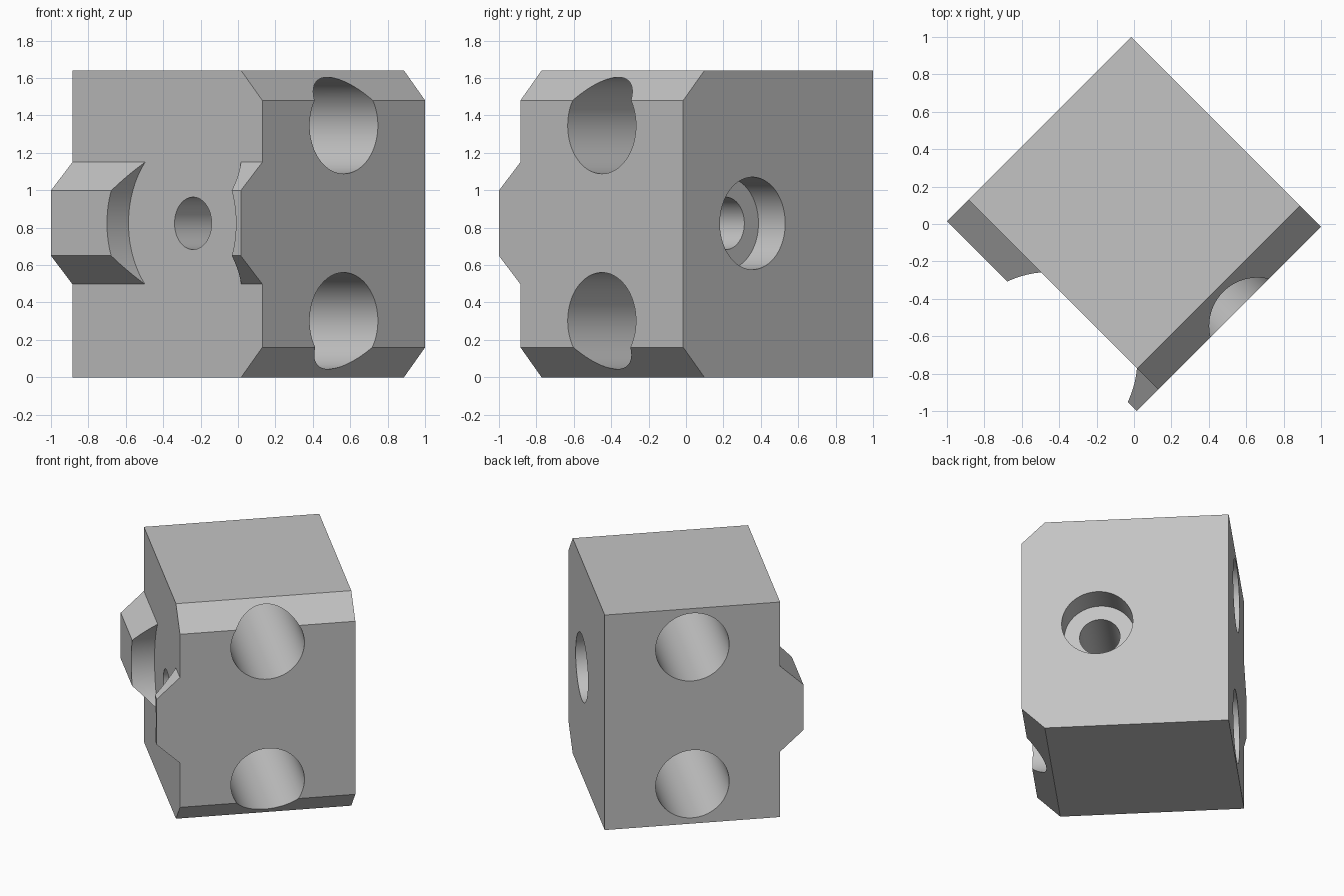
import bpy, bmesh
from math import radians
from mathutils import Matrix, Vector

if "Cube" in bpy.data.objects:
    bpy.data.objects.remove(bpy.data.objects["Cube"])

# Sizes, with the block squared to local x and y before its final turn
HALF_X, HALF_Y = 0.718, 0.697     # half extents, ridge included
FACE_Y = -0.534                   # face that carries the ridge
HEIGHT, BEVEL = 1.64, 0.16
BOLT_X, BOLT_Z = 0.194, 0.823     # axis of the counterbored bolt hole
BORE_Y = (FACE_Y + HALF_Y) / 2

grey = bpy.data.materials.new("plain grey")
grey.use_nodes = True
colour = (0.55, 0.55, 0.55, 1)
grey.diffuse_color = colour
grey.node_tree.nodes["Principled BSDF"].inputs["Base Color"].default_value = colour


def add_object(name, bm):
    bmesh.ops.recalc_face_normals(bm, faces=bm.faces)
    mesh = bpy.data.meshes.new(name)
    bm.to_mesh(mesh)
    bm.free()
    mesh.materials.append(grey)
    obj = bpy.data.objects.new(name, mesh)
    bpy.context.collection.objects.link(obj)
    return obj


def prism(name, points, sweep):
    """Closed outline swept along a vector."""
    bm = bmesh.new()
    face = bm.faces.new([bm.verts.new(p) for p in points])
    swept = bmesh.ops.extrude_face_region(bm, geom=[face])["geom"]
    moved = [v for v in swept if isinstance(v, bmesh.types.BMVert)]
    bmesh.ops.translate(bm, verts=moved, vec=sweep)
    return add_object(name, bm)


def rod(name, start, end, radius):
    """Cylinder between two points, used as a drill."""
    start, end = Vector(start), Vector(end)
    axis = end - start
    turn = axis.to_track_quat('Z', 'Y').to_matrix().to_4x4()
    bm = bmesh.new()
    bmesh.ops.create_cone(bm, cap_ends=True, segments=96, radius1=radius,
                          radius2=radius, depth=axis.length,
                          matrix=Matrix.Translation((start + end) / 2) @ turn)
    return add_object(name, bm)


def combine(target, tool, operation):
    mod = target.modifiers.new("combine", 'BOOLEAN')
    mod.object, mod.operation, mod.solver = tool, operation, 'EXACT'
    bpy.context.view_layer.objects.active = target
    bpy.ops.object.modifier_apply(modifier=mod.name)
    bpy.data.objects.remove(tool)


# Block with both long edges of one face chamfered
inner = HALF_X - BEVEL
outline = [(-HALF_X, 0), (inner, 0), (HALF_X, BEVEL),
           (HALF_X, HEIGHT - BEVEL), (inner, HEIGHT), (-HALF_X, HEIGHT)]
block = prism("mounting_block", [(x, FACE_Y, z) for x, z in outline],
              (0, HALF_Y - FACE_Y, 0))

# Tapered locating ridge, interrupted by a round clearance around the bolt
outline = [(FACE_Y + 0.05, 0.498), (FACE_Y, 0.498), (-HALF_Y, 0.65),
           (-HALF_Y, 0.998), (FACE_Y, 1.15), (FACE_Y + 0.05, 1.15)]
ridge = prism("ridge", [(-HALF_X, y, z) for y, z in outline], (2 * HALF_X, 0, 0))
combine(ridge, rod("clearance", (BOLT_X, -1, BOLT_Z), (BOLT_X, 0, BOLT_Z), 0.488),
        'DIFFERENCE')
combine(block, ridge, 'UNION')

# Two through bores
for z in (0.302, 1.346):
    combine(block, rod("bore", (-1, BORE_Y, z), (1, BORE_Y, z), 0.258), 'DIFFERENCE')

# Bolt hole with its counterbore
for radius, start in ((0.14, -1), (0.247, 0.495)):
    combine(block, rod("drill", (BOLT_X, start, BOLT_Z), (BOLT_X, 1, BOLT_Z), radius),
            'DIFFERENCE')

# Turn the block corner-on and smooth the round walls
block.data.transform(Matrix.Rotation(radians(-45), 4, 'Z'))
bpy.ops.object.select_all(action='DESELECT')
block.select_set(True)
bpy.context.view_layer.objects.active = block
bpy.ops.object.shade_smooth_by_angle(angle=radians(30))
